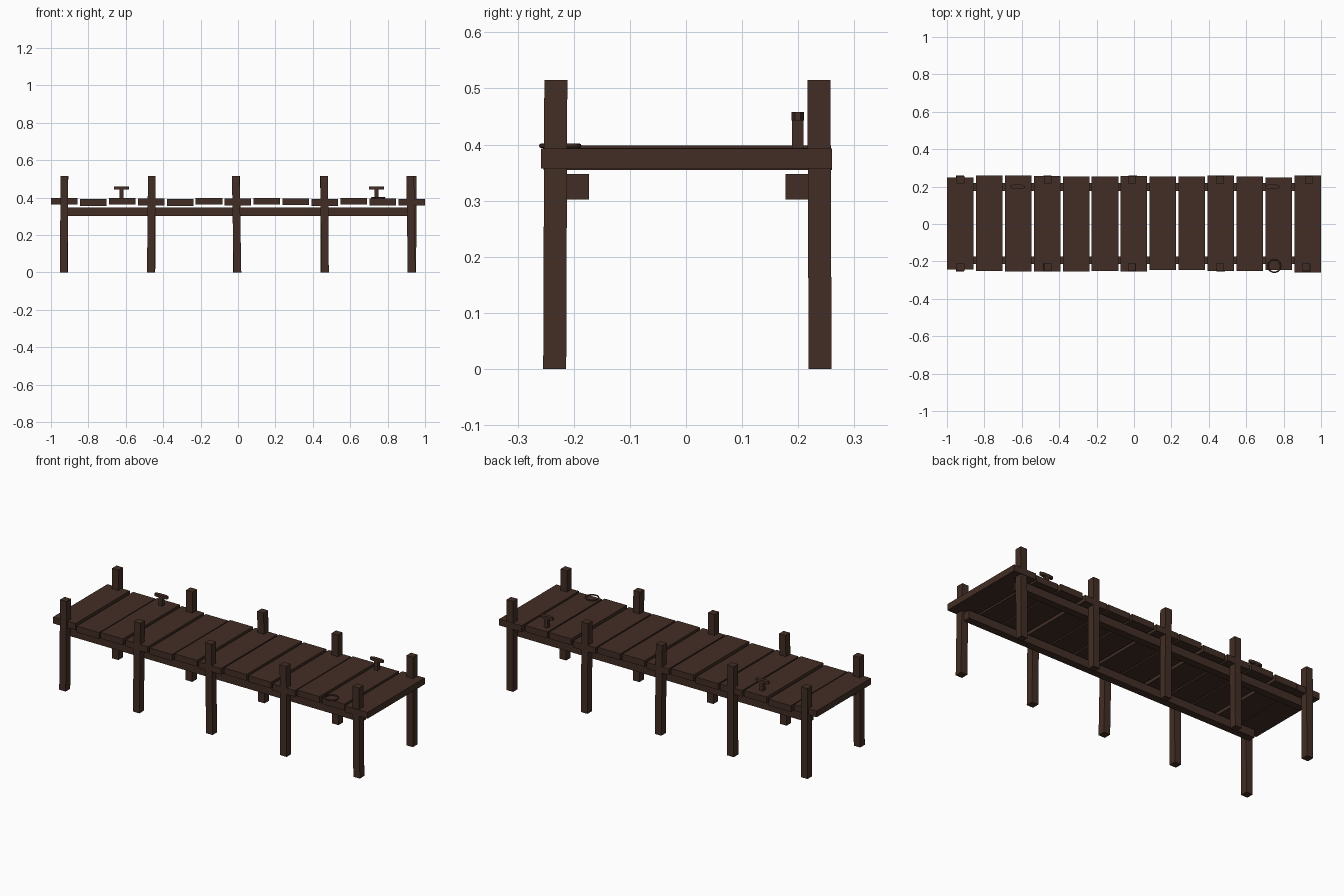
import bpy, bmesh, math
from mathutils import Vector

cube = bpy.data.objects.get("Cube")
if cube:
    bpy.data.objects.remove(cube, do_unlink=True)

# One dark weathered wood colour
wood = bpy.data.materials.new("dark_wood")
wood.use_nodes = True
COLOUR = (0.055, 0.027, 0.018, 1)
wood.diffuse_color = COLOUR
wood.node_tree.nodes["Principled BSDF"].inputs["Base Color"].default_value = COLOUR


def finish(name, bm):
    mesh = bpy.data.meshes.new(name)
    bm.to_mesh(mesh)
    bm.free()
    mesh.materials.append(wood)
    obj = bpy.data.objects.new(name, mesh)
    bpy.context.collection.objects.link(obj)
    return obj


def add_box(bm, low, high, lean=(0, 0)):
    """Box between two corners; lean moves its top sideways."""
    low, high = Vector(low), Vector(high)
    for v in bmesh.ops.create_cube(bm, size=1)["verts"]:
        top = v.co.z > 0
        v.co = (low + high) / 2 + v.co * (high - low)
        if top:
            v.co.x += lean[0]
            v.co.y += lean[1]


def box(name, low, high, lean=(0, 0)):
    bm = bmesh.new()
    add_box(bm, low, high, lean)
    return finish(name, bm)


# Deck planks, laid slightly unevenly: (front y, back y, top z)
planks = [(-.243, .249, .398), (-.25, .26, .391), (-.255, .258, .398),
          (-.253, .257, .394), (-.254, .254, .391), (-.25, .254, .398),
          (-.253, .257, .394), (-.245, .254, .398), (-.245, .254, .395),
          (-.25, .258, .391), (-.25, .254, .398), (-.245, .248, .394),
          (-.258, .26, .393)]
for i, (front, back, top) in enumerate(planks):
    x = -.929 + .1548 * i
    box(f"deck_plank_{i + 1}", (x - .071, front, top - .036), (x + .071, back, top))

# Two long beams under the deck
box("front_beam", (-.93, -.215, .302), (.93, -.173, .348))
box("back_beam", (-.93, .177, .302), (.93, .219, .348))

# Square posts, each leaning a little: (bottom x, sideways lean)
post_rows = {
    "front": (-.234, [(-.932, .004), (-.466, .005), (-.003, -.009), (.465, -.004), (.928, -.007)]),
    "back": (.239, [(-.93, .002), (-.463, .002), (-.005, -.005), (.462, -.002), (.932, .002)]),
}
for side, (y, posts) in post_rows.items():
    for i, (x, lean) in enumerate(posts):
        box(f"{side}_post_{i + 1}", (x - .0205, y - .0205, 0),
            (x + .0205, y + .0205, .515), (lean, .002 if side == "front" else -.002))


# Mooring cleats: a stem with a bar whose ends narrow
def cleat(name, x, y, base):
    bm = bmesh.new()
    add_box(bm, (x - .011, y - .01, base), (x + .011, y + .01, .446))
    add_box(bm, (x - .022, y - .011, .443), (x + .022, y + .011, .458))
    for side in (-1, 1):
        a, b = sorted((x + side * .022, x + side * .04))
        add_box(bm, (a, y - .011, .443), (b, y + .011, .458))
        for v in bm.verts[-8:]:
            if abs(v.co.x - x) > .03:
                v.co.y = y + (v.co.y - y) * .45
    return finish(name, bm)


cleat("left_cleat", .74, .199, .392)
cleat("right_cleat", -.623, .199, .396)

# Mooring ring lying on the deck
bpy.ops.mesh.primitive_torus_add(major_radius=.034, minor_radius=.004,
                                 major_segments=20, minor_segments=8,
                                 location=(.75, -.224, .398))
ring = bpy.context.object
ring.name = "mooring_ring"
ring.data.materials.append(wood)
bpy.ops.object.shade_smooth_by_angle(angle=math.radians(50))
